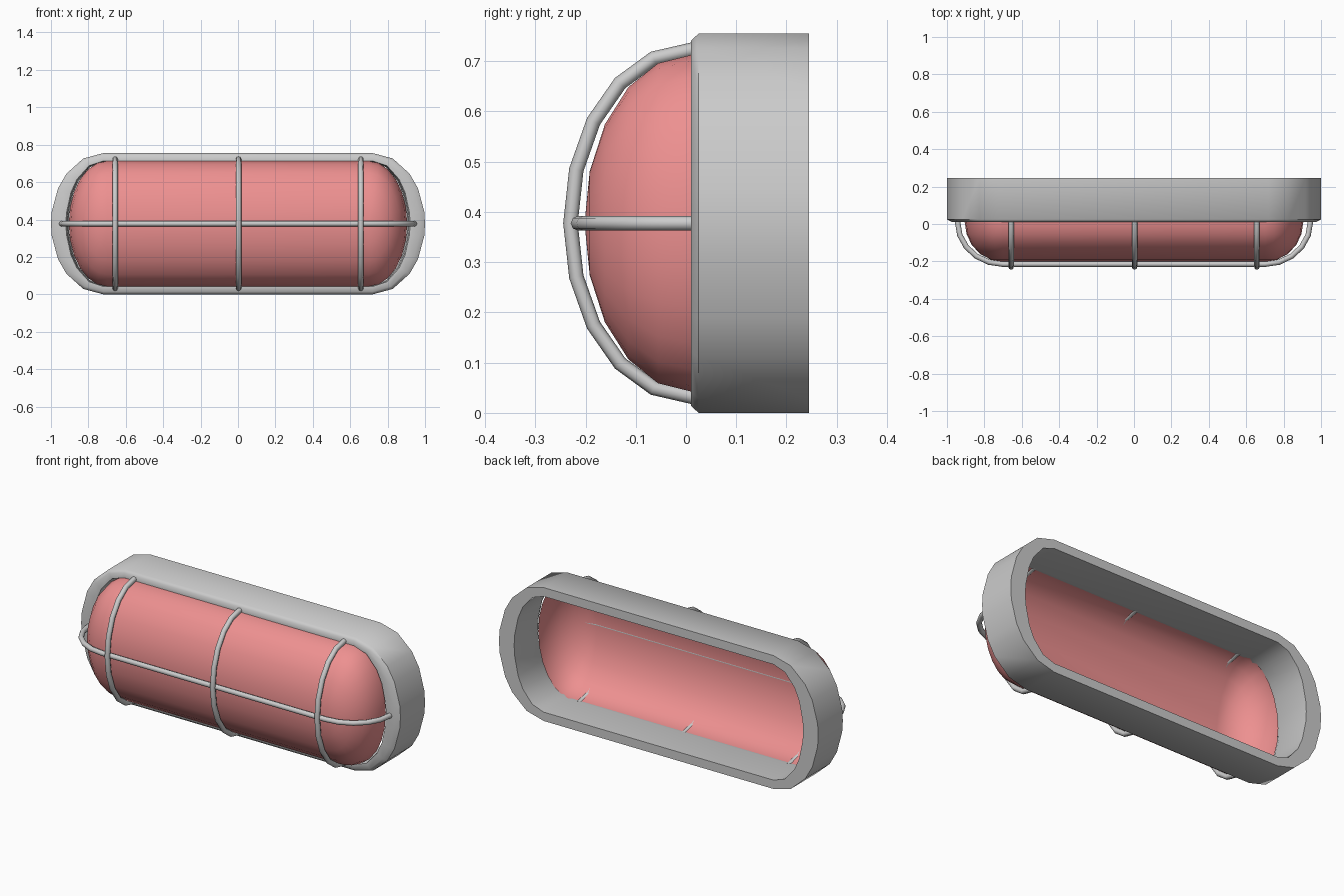
import bpy, bmesh
from math import sin, cos, pi, radians

if "Cube" in bpy.data.objects:
    bpy.data.objects.remove(bpy.data.objects["Cube"])

CZ = 0.3775          # height of the lamp's long axis
Y0 = 0.01            # plane of the housing's front rim


def stadium(cx, rx, rz, y, angles):
    """Closed loop: two half ellipses joined by straight sides."""
    right = [(cx + rx * cos(a), y, CZ + rz * sin(a)) for a in angles]
    left = [(-cx - rx * cos(a), y, CZ + rz * sin(a)) for a in reversed(angles)]
    return right + left


def loft(name, loops, closed, angle):
    """Skin a list of equal-length loops."""
    bm = bmesh.new()
    rows = [[bm.verts.new(p) for p in loop] for loop in loops]
    n = len(rows[0])
    pairs = list(zip(rows, rows[1:])) + ([(rows[-1], rows[0])] if closed else [])
    for a, b in pairs:
        for i in range(n):
            j = (i + 1) % n
            bm.faces.new((a[i], a[j], b[j], b[i]))
    bmesh.ops.remove_doubles(bm, verts=bm.verts, dist=0.0005)
    bmesh.ops.recalc_face_normals(bm, faces=bm.faces)
    me = bpy.data.meshes.new(name)
    bm.to_mesh(me)
    bm.free()
    ob = bpy.data.objects.new(name, me)
    bpy.context.collection.objects.link(ob)
    bpy.ops.object.select_all(action='DESELECT')
    bpy.context.view_layer.objects.active = ob
    ob.select_set(True)
    bpy.ops.object.shade_smooth_by_angle(angle=radians(angle))
    return ob


def wire(name, pts, radius=0.0145):
    cu = bpy.data.curves.new(name, 'CURVE')
    cu.dimensions = '3D'
    cu.bevel_depth = radius
    cu.bevel_resolution = 2
    cu.use_fill_caps = True
    sp = cu.splines.new('POLY')
    sp.points.add(len(pts) - 1)
    for p, co in zip(sp.points, pts):
        p.co = (*co, 1)
    sp.use_smooth = True
    ob = bpy.data.objects.new(name, cu)
    bpy.context.collection.objects.link(ob)
    return ob


# Housing: hollow ring, open at the back, small chamfer at the front
half = [radians(a) for a in (10, 30, 45, 67.5, 90)]
ends = [-a for a in reversed(half)] + [0] + half
profile = [(0, 0.245), (0, 0.025), (0.014, Y0), (0.042, Y0),
           (0.046, 0.03), (0.05, 0.245)]
loft("housing", [stadium(0.72, 0.28 - 1.9 * d, CZ - d, y, ends)
                 for d, y in profile], True, 50)

# Glass cover: stretched half ellipsoid
arc = [-pi / 2 + pi * i / 12 for i in range(13)]
loops = [stadium(0.70, 0.205 * cos(t), 0.335 * cos(t), Y0 - 0.212 * sin(t), arc)
         for t in [pi / 2 * i / 5 for i in range(6)]]
loops.insert(0, stadium(0.70, 0.205, 0.335, 0.03, arc))
glass = loft("glass_cover", loops, False, 60)
mat = bpy.data.materials.new("red_glass")
mat.diffuse_color = (0.85, 0.28, 0.28, 1)
mat.use_nodes = True
mat.node_tree.nodes["Principled BSDF"].inputs["Base Color"].default_value = mat.diffuse_color
glass.data.materials.append(mat)

# Guard: three upright hoops
steps = [pi * i / 10 for i in range(11)]
for label, x in (("left", -0.657), ("middle", 0.003), ("right", 0.657)):
    pts = [(x, Y0 - 0.24 * sin(t), CZ + 0.345 * cos(t)) for t in steps]
    pts = [(x, 0.03, pts[0][2])] + pts + [(x, 0.03, pts[-1][2])]
    wire("guard_hoop_" + label, pts)

# Guard: long bar bent back at both ends
bend = [(0.70 + 0.243 * cos(t), Y0 - 0.225 * sin(t), CZ) for t in steps[:6]]
bend.insert(0, (0.943, 0.03, CZ))
wire("guard_long_bar", bend + [(-x, y, z) for x, y, z in reversed(bend)])
